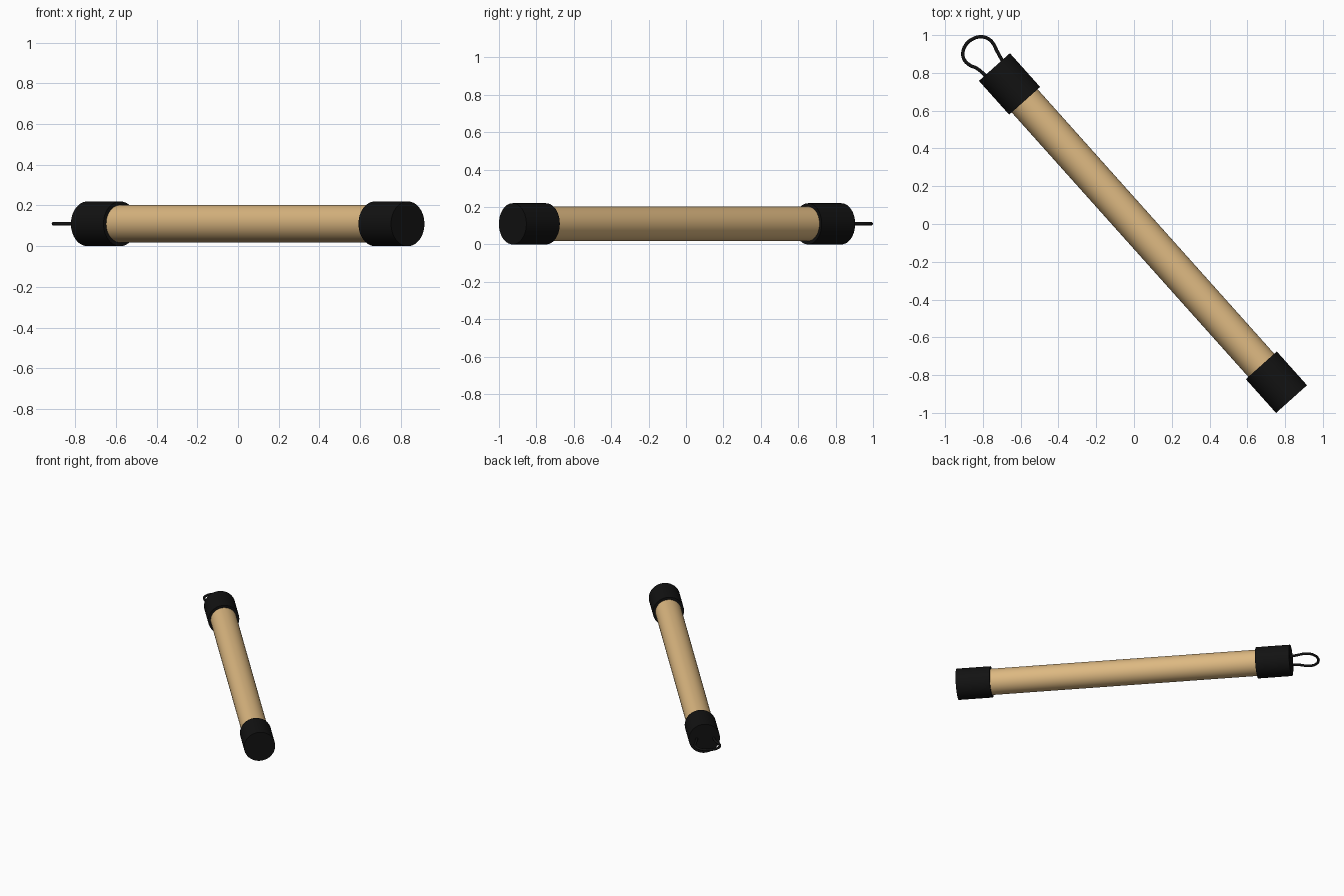
import bpy, math
from mathutils import Vector

if "Cube" in bpy.data.objects:
    bpy.data.objects.remove(bpy.data.objects["Cube"])

Z = 0.11
END_A = Vector((-0.739, 0.831, Z))   # end with the cord loop
END_B = Vector((0.834, -0.927, Z))
AXIS = (END_B - END_A).normalized()
CAP_LEN, CAP_R, BODY_R = 0.24, 0.11, 0.092


def material(name, color):
    m = bpy.data.materials.new(name)
    m.diffuse_color = (*color, 1)
    m.use_nodes = True
    m.node_tree.nodes["Principled BSDF"].inputs["Base Color"].default_value = m.diffuse_color
    return m


def rod(name, a, b, radius, mat):
    d = b - a
    bpy.ops.mesh.primitive_cylinder_add(vertices=64, radius=radius, depth=d.length,
                                        location=(a + b) / 2)
    ob = bpy.context.object
    ob.name = name
    ob.rotation_euler = d.to_track_quat('Z', 'Y').to_euler()
    ob.data.materials.append(mat)
    bpy.ops.object.shade_smooth_by_angle(angle=math.radians(35))
    return ob


tan = material("tan", (0.72, 0.48, 0.22))
black = material("black", (0.006, 0.006, 0.006))

# Long tube and its two end caps
rod("tube_body", END_A + AXIS * 0.02, END_B - AXIS * 0.02, BODY_R, tan)
rod("loop_end_cap", END_A, END_A + AXIS * CAP_LEN, CAP_R, black)
rod("plain_end_cap", END_B - AXIS * CAP_LEN, END_B, CAP_R, black)

# Hanging cord loop, lying flat
path = [(-0.695, 0.86), (-0.726, 0.917), (-0.748, 0.959), (-0.774, 0.982),
        (-0.811, 0.991), (-0.857, 0.978), (-0.89, 0.949), (-0.906, 0.906),
        (-0.898, 0.869), (-0.869, 0.841), (-0.832, 0.824), (-0.785, 0.785)]
curve = bpy.data.curves.new("cord_loop", 'CURVE')
curve.dimensions = '3D'
curve.bevel_depth = 0.009
curve.bevel_resolution = 3
curve.resolution_u = 6
curve.use_fill_caps = True
spline = curve.splines.new('BEZIER')
spline.bezier_points.add(len(path) - 1)
for p, (x, y) in zip(spline.bezier_points, path):
    p.co = (x, y, Z)
    p.handle_left_type = p.handle_right_type = 'AUTO'
curve.materials.append(black)
loop = bpy.data.objects.new("cord_loop", curve)
bpy.context.collection.objects.link(loop)
